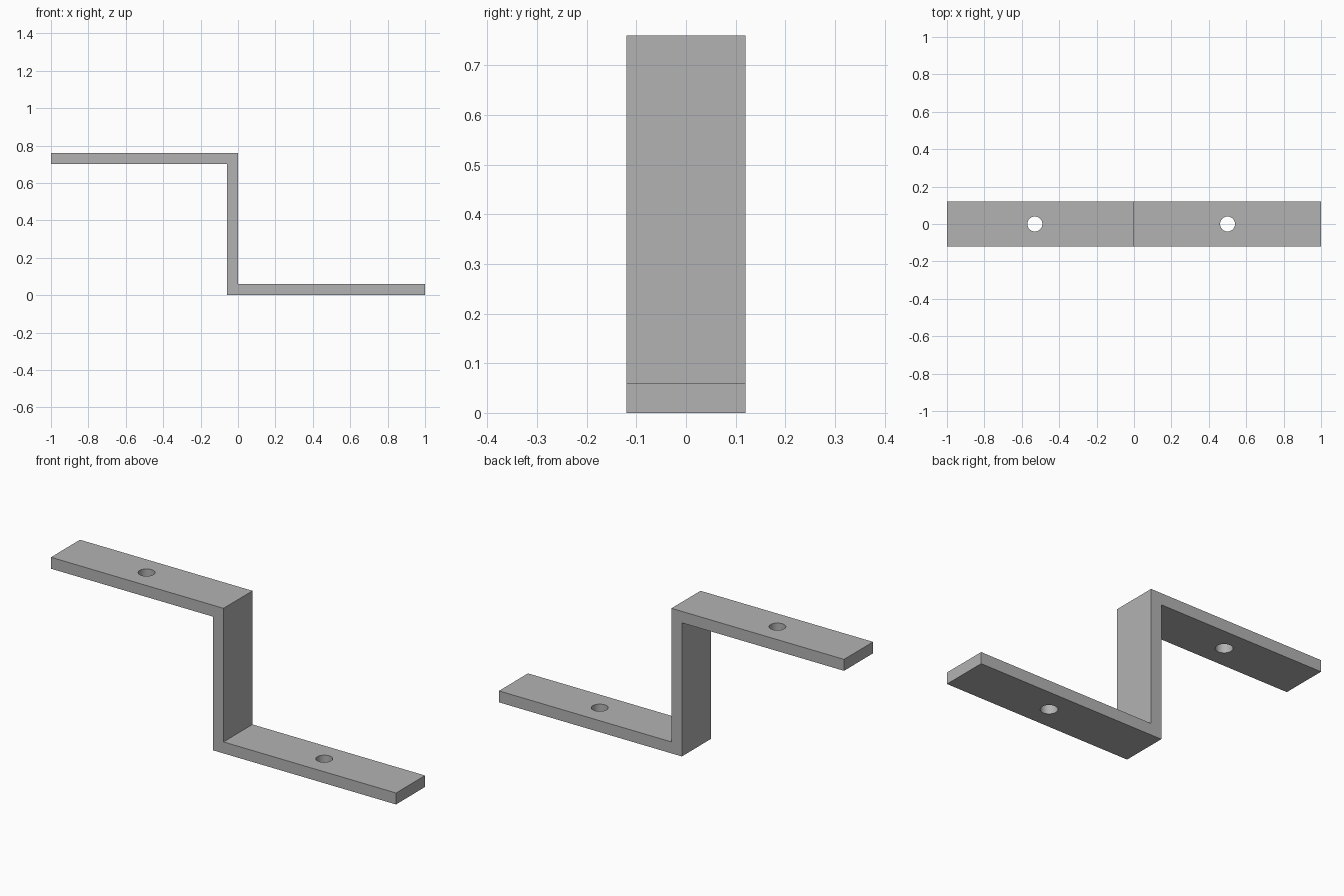
import bpy
import bmesh

cube = bpy.data.objects.get("Cube")
if cube:
    bpy.data.objects.remove(cube, do_unlink=True)

HALF_WIDTH, HEIGHT, THICK = 0.12, 0.76, 0.06
HOLE_RADIUS = 0.04

# Plain grey metal
grey = bpy.data.materials.new("grey metal")
grey.use_nodes = True
colour = (0.45, 0.45, 0.45, 1)
grey.diffuse_color = colour
grey.node_tree.nodes["Principled BSDF"].inputs["Base Color"].default_value = colour

# Z-shaped strip: side profile extruded across the width
profile = [(-1, HEIGHT - THICK), (-THICK, HEIGHT - THICK), (-THICK, 0), (1, 0),
           (1, THICK), (0, THICK), (0, HEIGHT), (-1, HEIGHT)]
bm = bmesh.new()
face = bm.faces.new([bm.verts.new((x, -HALF_WIDTH, z)) for x, z in profile])
side = bmesh.ops.extrude_face_region(bm, geom=[face])["geom"]
bmesh.ops.translate(bm, vec=(0, 2 * HALF_WIDTH, 0),
                    verts=[v for v in side if isinstance(v, bmesh.types.BMVert)])
bmesh.ops.recalc_face_normals(bm, faces=bm.faces)
mesh = bpy.data.meshes.new("z_bracket")
bm.to_mesh(mesh)
bm.free()
mesh.materials.append(grey)
bracket = bpy.data.objects.new("z_bracket", mesh)
bpy.context.collection.objects.link(bracket)

# Screw hole through the middle of each flange
for name, x, z in (("upper_hole", -0.53, HEIGHT - THICK / 2),
                   ("lower_hole", 0.5, THICK / 2)):
    bpy.ops.mesh.primitive_cylinder_add(vertices=48, radius=HOLE_RADIUS,
                                        depth=THICK * 3, location=(x, 0, z))
    cutter = bpy.context.object
    cutter.name = name + "_cutter"
    cutter.data.materials.append(grey)
    cut = bracket.modifiers.new(name, "BOOLEAN")
    cut.operation = "DIFFERENCE"
    cut.solver = "EXACT"
    cut.object = cutter
    bpy.context.view_layer.objects.active = bracket
    bpy.ops.object.modifier_apply(modifier=name)
    bpy.data.objects.remove(cutter, do_unlink=True)

# Smooth hole walls, crisp folds
bpy.ops.object.select_all(action="DESELECT")
bracket.select_set(True)
bpy.context.view_layer.objects.active = bracket
bpy.ops.object.shade_smooth_by_angle(angle=0.5)
